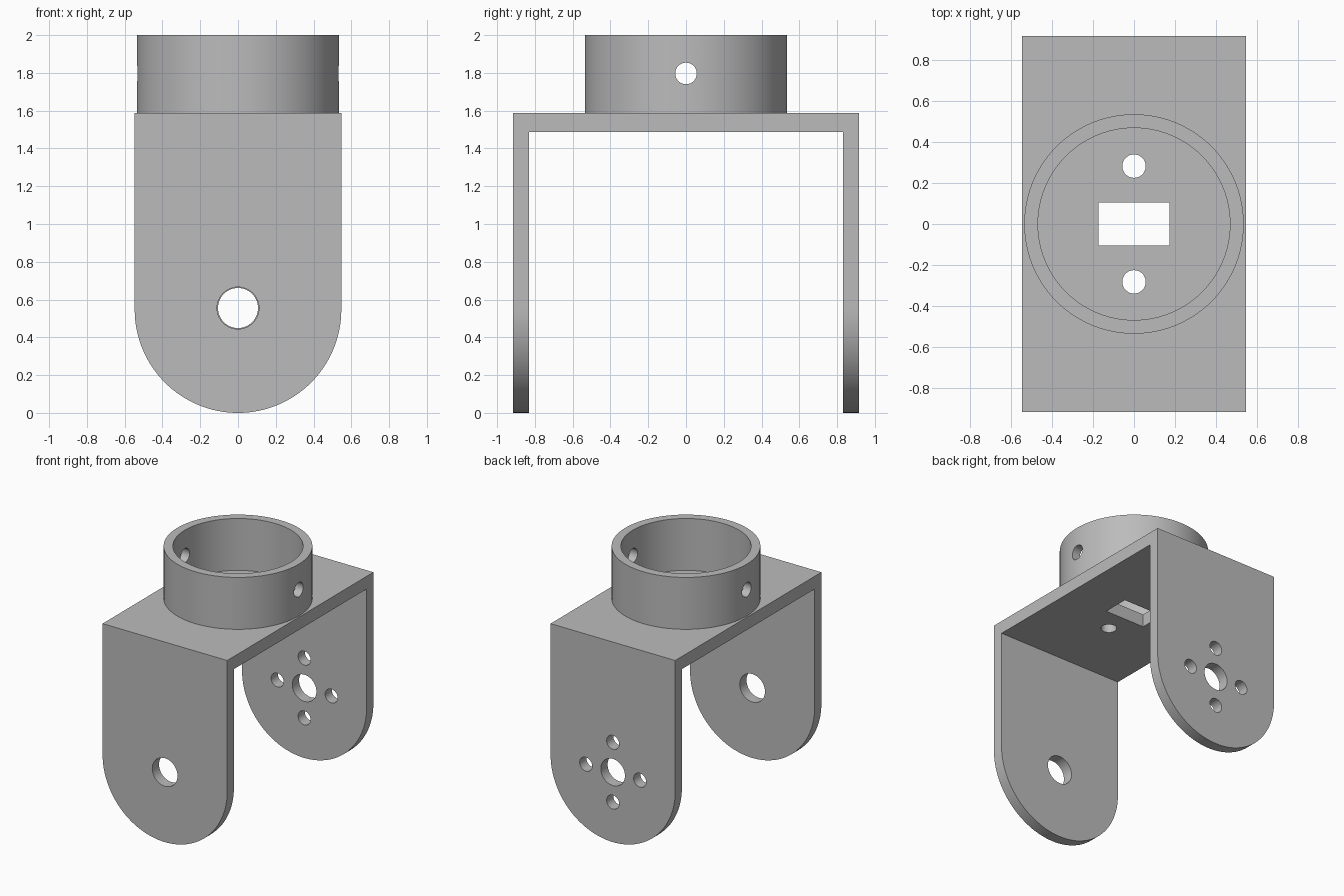
import bpy, bmesh
from math import pi, cos, sin, radians
from mathutils import Matrix, Vector

if "Cube" in bpy.data.objects:
    bpy.data.objects.remove(bpy.data.objects["Cube"], do_unlink=True)

HALF_W, HALF_D = 0.547, 0.917       # bracket half width and half depth
TOP, UNDER, INNER = 1.588, 1.487, 0.832
PIVOT = 0.555                       # height of the pivot holes
GREY = (0.5, 0.5, 0.5, 1)

mat = bpy.data.materials.new("plain grey")
mat.use_nodes = True
mat.diffuse_color = GREY
mat.node_tree.nodes["Principled BSDF"].inputs["Base Color"].default_value = GREY


def prism(name, points, along):
    """Solid made by pushing a closed outline along a vector."""
    bm = bmesh.new()
    face = bm.faces.new([bm.verts.new(p) for p in points])
    ext = bmesh.ops.extrude_face_region(bm, geom=[face])
    moved = [v for v in ext["geom"] if isinstance(v, bmesh.types.BMVert)]
    bmesh.ops.translate(bm, verts=moved, vec=along)
    bmesh.ops.recalc_face_normals(bm, faces=bm.faces)
    mesh = bpy.data.meshes.new(name)
    bm.to_mesh(mesh)
    bm.free()
    mesh.materials.append(mat)
    obj = bpy.data.objects.new(name, mesh)
    bpy.context.collection.objects.link(obj)
    return obj


def rod(name, centre, axis, radius, length, sides=48):
    """Cylinder centred on a point, lying along an axis."""
    turn = Vector((0, 0, 1)).rotation_difference(Vector(axis)).to_matrix()
    start = Vector(centre) - Vector(axis) * length / 2
    ring = [start + turn @ Vector((radius * cos(2 * pi * i / sides),
                                   radius * sin(2 * pi * i / sides), 0))
            for i in range(sides)]
    return prism(name, ring, Vector(axis) * length)


def combine(obj, tool, operation="DIFFERENCE"):
    mod = obj.modifiers.new(operation.title(), "BOOLEAN")
    mod.operation, mod.solver, mod.object = operation, "EXACT", tool
    bpy.context.view_layer.objects.active = obj
    bpy.ops.object.modifier_apply(modifier=mod.name)
    bpy.data.objects.remove(tool, do_unlink=True)


def smooth(obj):
    bpy.ops.object.select_all(action="DESELECT")
    obj.select_set(True)
    bpy.context.view_layer.objects.active = obj
    bpy.ops.object.shade_smooth_by_angle(angle=radians(30))


# U-shaped bracket, trimmed to round-ended legs
u_shape = [(-HALF_D, -0.1), (-HALF_D, TOP), (HALF_D, TOP), (HALF_D, -0.1),
           (INNER, -0.1), (INNER, UNDER), (-INNER, UNDER), (-INNER, -0.1)]
bracket = prism("bracket", [(-1, y, z) for y, z in u_shape], (2, 0, 0))

outline = [(HALF_W, -1.2, 1.8), (-HALF_W, -1.2, 1.8)]
for i in range(65):
    a = pi + pi * i / 64
    outline.append((HALF_W * cos(a), -1.2, HALF_W + HALF_W * sin(a)))
combine(bracket, prism("silhouette", outline, (0, 2.4, 0)), "INTERSECT")

# Pivot holes: plain in the front leg, ringed by four screw holes in the back
Y, Z = (0, 1, 0), (0, 0, 1)
combine(bracket, rod("cutter", (0, -HALF_D, PIVOT), Y, 0.111, 0.4))
combine(bracket, rod("cutter", (0, HALF_D, PIVOT), Y, 0.106, 0.4))
for i in range(4):
    x, z = 0.237 * cos(i * pi / 2), 0.237 * sin(i * pi / 2)
    combine(bracket, rod("cutter", (x, HALF_D, PIVOT + z), Y, 0.055, 0.4))

# Cable slot and two screw holes through the top plate
slot = [(sx * 0.173, sy * 0.104, 1.3)
        for sx, sy in ((-1, -1), (1, -1), (1, 1), (-1, 1))]
combine(bracket, prism("cutter", slot, (0, 0, 0.5)))
for side in (-1, 1):
    combine(bracket, rod("cutter", (0, side * 0.282, 1.5), Z, 0.057, 0.5))
smooth(bracket)

# Round collar with a cross hole
mid = (TOP + 2) / 2
collar = rod("collar", (0, 0, mid), Z, 0.535, 2 - TOP, 96)
combine(collar, rod("cutter", (0, 0, mid), Z, 0.468, 1, 96))
combine(collar, rod("cutter", (0, 0, 1.797), (1, 0, 0), 0.057, 2))
smooth(collar)
